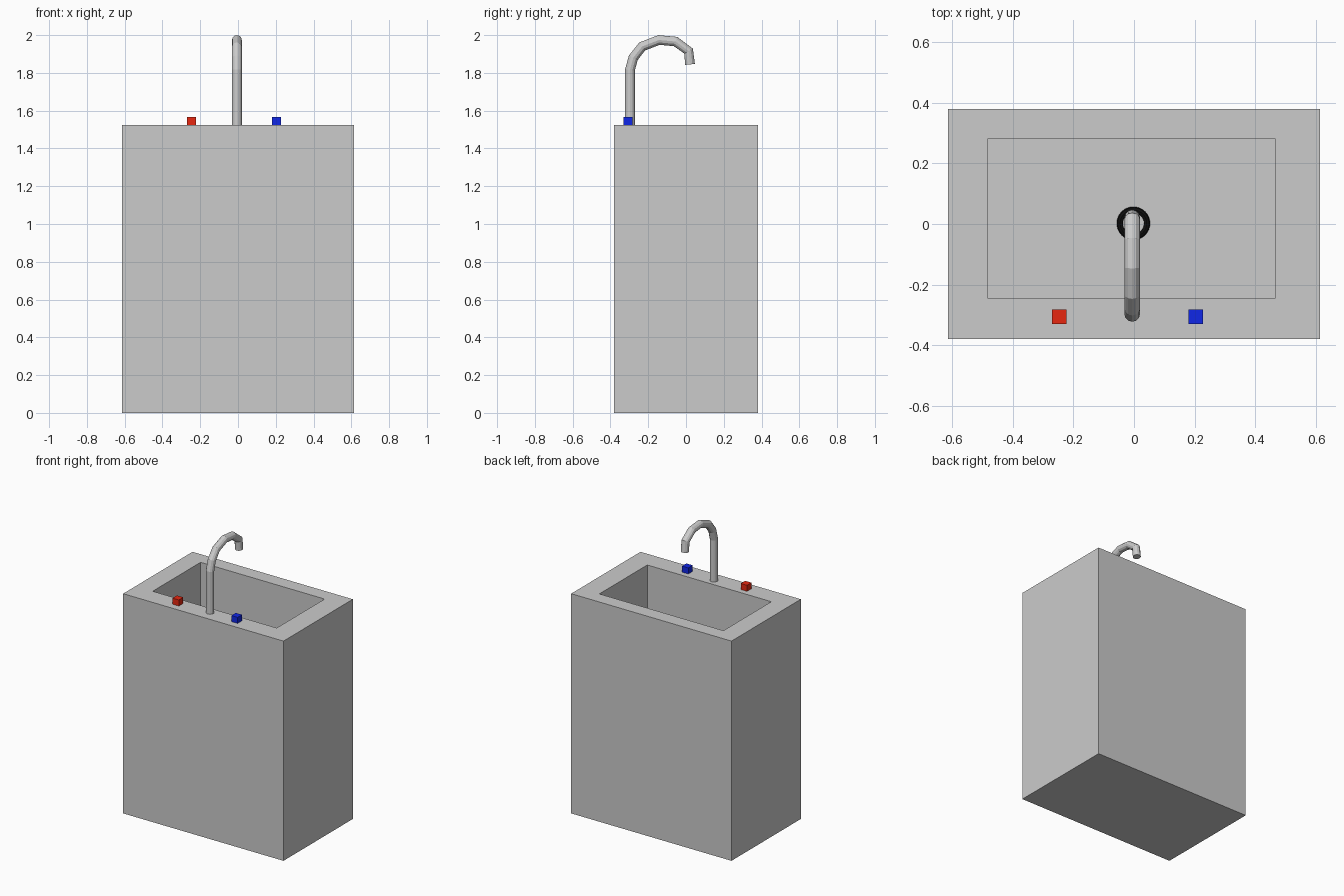
import bpy, bmesh, math

if "Cube" in bpy.data.objects:
    bpy.data.objects.remove(bpy.data.objects["Cube"])

W, D, H = 0.615, 0.38, 1.524        # half width, half depth, height
BASIN = (-0.484, 0.468, -0.244, 0.281)
BASIN_DEPTH = 0.42
FLOOR = H - BASIN_DEPTH


def material(name, color):
    m = bpy.data.materials.new(name)
    m.diffuse_color = (*color, 1)
    m.use_nodes = True
    m.node_tree.nodes["Principled BSDF"].inputs["Base Color"].default_value = m.diffuse_color
    return m


def box(name, center, size, mat):
    bpy.ops.mesh.primitive_cube_add(size=1, location=center)
    o = bpy.context.object
    o.name = name
    o.scale = (size, size, size)
    o.data.materials.append(mat)
    return o


# cabinet block with the basin sunk into its top
bm = bmesh.new()
bmesh.ops.create_cube(bm, size=1)
for v in bm.verts:
    v.co = (v.co.x * 2 * W, v.co.y * 2 * D, (v.co.z + 0.5) * H)
bm.normal_update()
top = next(f for f in bm.faces if f.normal.z > 0.9)
bmesh.ops.inset_individual(bm, faces=[top], thickness=0.1)
for v in top.verts:
    v.co.x = BASIN[0] if v.co.x < 0 else BASIN[1]
    v.co.y = BASIN[2] if v.co.y < 0 else BASIN[3]
sunk = bmesh.ops.extrude_discrete_faces(bm, faces=[top])["faces"][0]
for v in sunk.verts:
    v.co.z = FLOOR
bmesh.ops.recalc_face_normals(bm, faces=bm.faces)
mesh = bpy.data.meshes.new("sink_block")
bm.to_mesh(mesh)
bm.free()
bpy.context.collection.objects.link(bpy.data.objects.new("sink_block", mesh))

# drain: dark ring around a pale plug
bpy.ops.mesh.primitive_torus_add(location=(-0.002, 0.002, FLOOR), major_radius=0.044,
                                 minor_radius=0.011, major_segments=32, minor_segments=8)
ring = bpy.context.object
ring.name = "drain_ring"
ring.data.materials.append(material("black", (0.005, 0.005, 0.005)))
bpy.ops.mesh.primitive_cylinder_add(vertices=32, radius=0.036, depth=0.006,
                                    location=(-0.002, 0.002, FLOOR + 0.002))
plug = bpy.context.object
plug.name = "drain_plug"
plug.data.materials.append(material("pale", (0.9, 0.9, 0.9)))

# gooseneck faucet swept along a faceted path (y, z)
path = [(-0.297, H - 0.01), (-0.297, 1.815), (-0.279, 1.88), (-0.232, 1.94),
        (-0.143, 1.974), (-0.055, 1.966), (0.014, 1.915), (0.021, 1.845)]
curve = bpy.data.curves.new("faucet", "CURVE")
curve.dimensions = "3D"
curve.bevel_depth = 0.026
curve.bevel_resolution = 4
curve.use_fill_caps = True
spline = curve.splines.new("POLY")
spline.points.add(len(path) - 1)
for p, (y, z) in zip(spline.points, path):
    p.co = (-0.006, y, z, 1)
spline.use_smooth = False
bpy.context.collection.objects.link(bpy.data.objects.new("faucet", curve))

# hot and cold knobs
box("hot_knob", (-0.247, -0.306, 1.542), 0.048, material("red", (0.8, 0.02, 0.005)))
box("cold_knob", (0.204, -0.306, 1.542), 0.048, material("blue", (0.005, 0.02, 0.8)))
